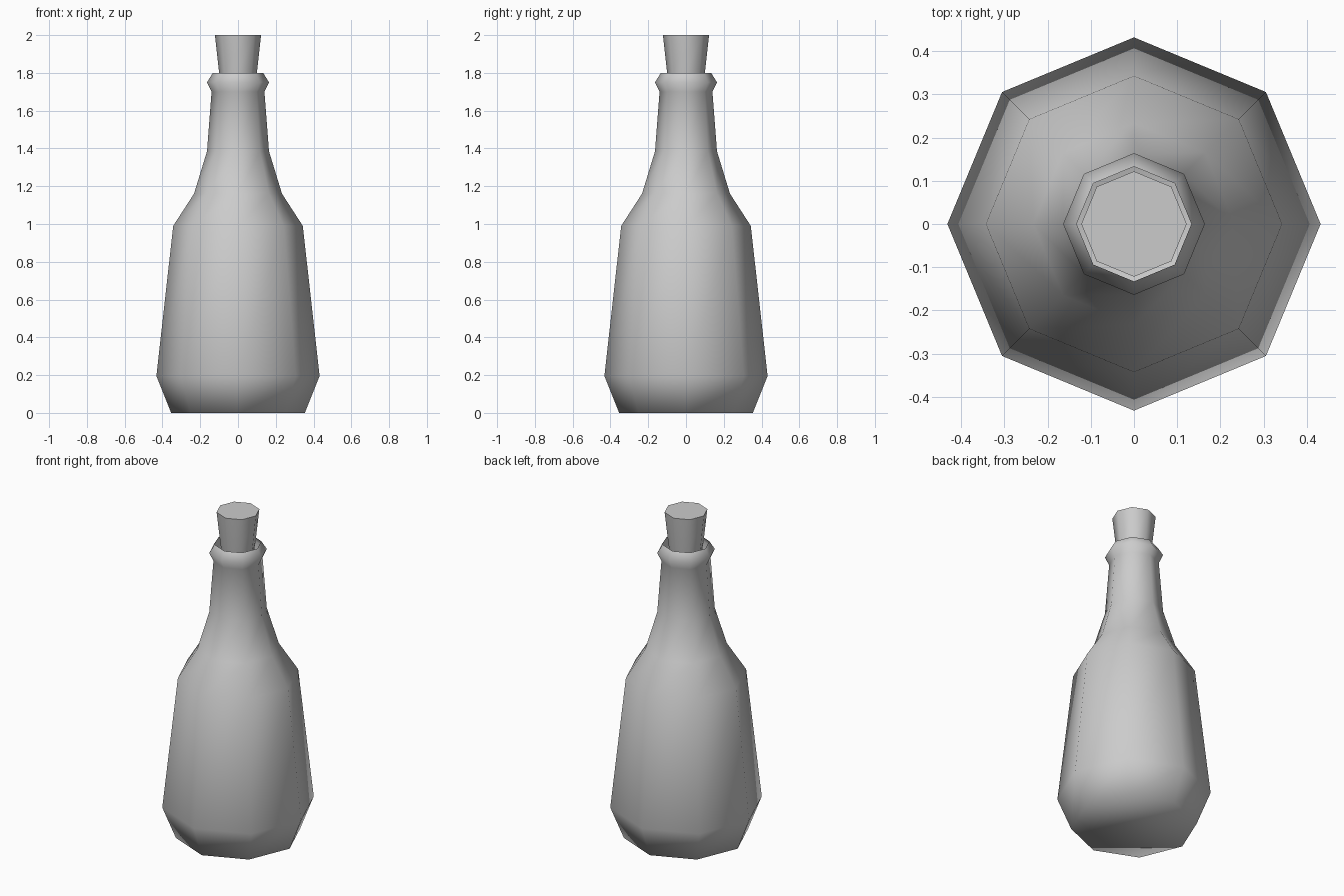
import bpy, bmesh
from math import sin, cos, tau, radians

cube = bpy.data.objects.get("Cube")
if cube:
    bpy.data.objects.remove(cube, do_unlink=True)

SIDES = 8

# One plain grey for the whole model
grey = bpy.data.materials.new("plain_grey")
grey.use_nodes = True
grey.diffuse_color = (0.6, 0.6, 0.6, 1)
grey.node_tree.nodes["Principled BSDF"].inputs["Base Color"].default_value = grey.diffuse_color


def lathe(name, profile, cap_bottom, cap_top, smooth_angle):
    """Spin (radius, height) points, bottom to top, into an eight-sided part."""
    bm = bmesh.new()
    rings = [[bm.verts.new((r * cos(tau * i / SIDES), r * sin(tau * i / SIDES), z))
              for i in range(SIDES)] for r, z in profile]
    for low, high in zip(rings, rings[1:]):
        for i in range(SIDES):
            j = (i + 1) % SIDES
            bm.faces.new((low[i], low[j], high[j], high[i]))
    if cap_bottom:
        bm.faces.new(rings[0][::-1])
    if cap_top:
        bm.faces.new(rings[-1])
    mesh = bpy.data.meshes.new(name)
    bm.to_mesh(mesh)
    bm.free()
    mesh.materials.append(grey)
    obj = bpy.data.objects.new(name, mesh)
    bpy.context.collection.objects.link(obj)
    bpy.ops.object.select_all(action='DESELECT')
    obj.select_set(True)
    bpy.context.view_layer.objects.active = obj
    bpy.ops.object.shade_smooth_by_angle(angle=radians(smooth_angle))
    return obj


# Bottle: chamfered base, tapered body, shoulder, neck and flared open lip
lathe("bottle", [(0.354, 0), (0.432, 0.195), (0.343, 0.99), (0.233, 1.16),
                 (0.164, 1.385), (0.14, 1.7), (0.164, 1.75), (0.133, 1.8)],
      True, False, 180)

# Stopper: tapered plug reaching into the neck, with a crisp flat top
lathe("stopper", [(0.085, 1.7), (0.1, 1.8), (0.122, 2)], True, True, 50)
